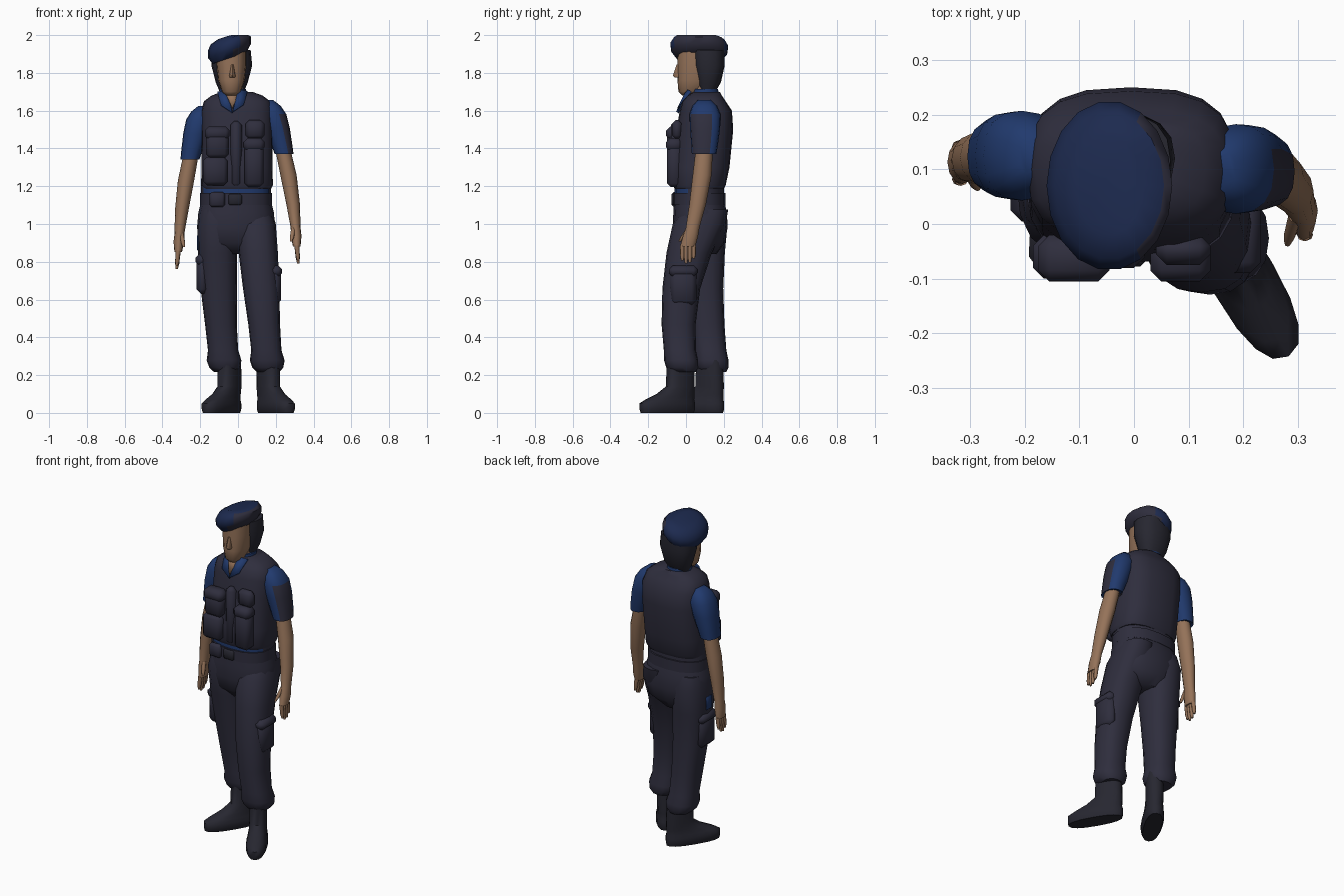
import bpy, bmesh, math
from mathutils import Matrix, Vector

if "Cube" in bpy.data.objects:
    bpy.data.objects.remove(bpy.data.objects["Cube"])


def material(name, *colour):
    mat = bpy.data.materials.new(name)
    mat.use_nodes = True
    mat.diffuse_color = (*colour, 1)
    shader = next(node for node in mat.node_tree.nodes if node.type == "BSDF_PRINCIPLED")
    shader.inputs["Base Color"].default_value = (*colour, 1)
    shader.inputs["Roughness"].default_value = .9
    return mat


NAVY = material("dark navy cloth", .028, .027, .047)
BOOT = material("boot black", .02, .02, .03)
BLUE = material("shirt blue", .015, .042, .155)
BERET = material("beret blue", .012, .023, .078)
SKIN = material("skin", .3, .17, .1)
HAIR = material("dark hair", .02, .02, .03)


def finish(name, bm, *materials, sharp_angle=50):
    mesh = bpy.data.meshes.new(name)
    bm.to_mesh(mesh)
    bm.free()
    for mat in materials:
        mesh.materials.append(mat)
    part = bpy.data.objects.new(name, mesh)
    bpy.context.collection.objects.link(part)
    bpy.ops.object.select_all(action="DESELECT")
    part.select_set(True)
    bpy.context.view_layer.objects.active = part
    bpy.ops.object.shade_smooth_by_angle(angle=math.radians(sharp_angle))
    return part


def rounded(value, power):
    return math.copysign(abs(value) ** (2 / power), value)


def skin_rings(name, rings, *materials, sides=16, power=2.4, move=None, painted=None):
    """Join level superellipse rings given as (centre, half width, half depth)."""
    bm = bmesh.new()
    loops = []
    for centre, width, depth in rings:
        loop = []
        for i in range(sides):
            angle = math.tau * i / sides
            point = centre + Vector((width * rounded(math.cos(angle), power),
                                     depth * rounded(math.sin(angle), power), 0))
            loop.append(bm.verts.new(move(point) if move else point))
        loops.append(loop)
    for lower, upper in zip(loops, loops[1:]):
        for i in range(sides):
            bm.faces.new((lower[i - 1], lower[i], upper[i], upper[i - 1]))
    bm.faces.new(loops[0])
    bm.faces.new(loops[-1])
    bmesh.ops.recalc_face_normals(bm, faces=bm.faces)
    if painted:
        for face in bm.faces:
            face.material_index = int(painted(face.normal))
    return finish(name, bm, *materials)


def stack(name, x, rows, *materials, **options):
    """Upright body part from rows of (height, y, half width, half depth)."""
    rings = [(Vector((x, y, z)), width, depth) for z, y, width, depth in rows]
    return skin_rings(name, rings, *materials, **options)


def along(path, t):
    start, bend, end = path
    return start.lerp(bend, t).lerp(bend.lerp(end, t), t)


def limb(name, path, profile, *materials, **options):
    """Tube on a bent path from a profile of (path position, half width, half depth)."""
    rings = [(along(path, t), width, depth) for t, width, depth in profile]
    return skin_rings(name, rings, *materials, **options)


def bent_path(start, bend, end):
    """Path whose bend lies halfway down, so that height changes evenly."""
    return Vector(start), Vector((*bend, (start[2] + end[2]) / 2)), Vector(end)


def box(name, centre, size, mat, bevel=.012):
    bm = bmesh.new()
    bmesh.ops.create_cube(bm, size=1, matrix=Matrix.Translation(centre)
                          @ Matrix.Diagonal((*size, 1)))
    bmesh.ops.bevel(bm, geom=bm.edges[:], offset=bevel, segments=1, affect="EDGES")
    return finish(name, bm, mat, sharp_angle=50)


def plate(name, points, mat):
    bm = bmesh.new()
    bm.faces.new([bm.verts.new(point) for point in points])
    part = finish(name, bm, mat)
    part.modifiers.new("thickness", "SOLIDIFY").thickness = .008


# Boots: one shape, turned and placed for each foot
boot_rows = [(0, -.08, .05, .16), (.02, -.08, .06, .165), (.05, -.08, .06, .165),
             (.07, -.065, .055, .145), (.1, -.03, .05, .11), (.14, 0, .05, .08),
             (.28, 0, .05, .075)]
for side, spot, turn in (("left", (.16, -.03, 0), 30), ("right", (-.045, .125, 0), -32)):
    place = Matrix.Translation(spot) @ Matrix.Rotation(math.radians(turn), 4, "Z")
    stack(side + "_boot", 0, boot_rows, BOOT, move=lambda point: place @ point)

# Trousers: gathered above the boots, left leg stepping forward
leg_profile = [(-.1, .09, .12), (0, .105, .14), (.2, .104, .12), (.45, .096, .1), (.7, .084, .09),
               (.88, .08, .085), (.95, .092, .09), (1, .082, .085), (1.03, .06, .07)]
leg_paths = {
    "left": bent_path((.095, .07, 1), (.125, -.085), (.158, -.02, .24)),
    "right": bent_path((-.11, .08, 1), (-.11, .09), (-.07, .14, .24))}
for side, path in leg_paths.items():
    limb(side + "_trouser_leg", path, leg_profile, NAVY)
stack("trouser_hips", -.01, [(.84, .08, .08, .08), (.9, .077, .19, .128), (.98, .075, .207, .145),
                             (1.06, .075, .2, .142), (1.12, .07, .185, .133)], NAVY)

# Cargo pockets with flaps, and a blue patch on the right hip
for side, spot in (("left", (.195, -.015, .67)), ("right", (-.188, .08, .73))):
    box(side + "_cargo_pocket", spot, (.065, .14, .2), NAVY, .025)
    box(side + "_cargo_flap", Vector(spot) + Vector((0, 0, .08)), (.075, .15, .06), NAVY, .02)
box("hip_patch", (-.212, .08, .9), (.009, .05, .08), BLUE, .002)

# Waist: shirt strip showing in front, belt, buckle and pouch
stack("shirt_waist", -.01, [(1.12, .07, .185, .13), (1.24, .07, .185, .13)], NAVY, BLUE,
      painted=lambda n: n.y < -.25)
stack("belt", -.01, [(1.1, .07, .19, .14), (1.165, .07, .19, .14)], NAVY)
box("belt_buckle", (-.015, -.065, 1.13), (.07, .025, .06), BOOT, .008)
box("belt_pouch", (-.11, -.06, 1.13), (.08, .035, .08), NAVY)

# Vest body
stack("vest", -.005, [
    (1.185, .07, .18, .13), (1.205, .07, .19, .14), (1.3, .08, .187, .15), (1.5, .1, .19, .15),
    (1.6, .105, .19, .138), (1.65, .095, .175, .115), (1.68, .1, .135, .09), (1.7, .11, .08, .07)],
    NAVY, sides=20, power=2.8)

# Vest front: zip panel, pouches and flaps, each as x, height, width, tallness, bulge
for name, x, z, width, tall, bulge in (
        ("zip_panel", -.01, 1.37, .06, .35, .02),
        ("right_lower_pouch", -.12, 1.28, .13, .15, .04),
        ("right_upper_pouch", -.11, 1.42, .12, .14, .04),
        ("right_pouch_flap", -.11, 1.48, .13, .07, .045),
        ("left_long_pouch", .085, 1.31, .1, .23, .04),
        ("left_pouch_flap", .085, 1.42, .11, .07, .045),
        ("left_upper_pouch", .09, 1.5, .1, .1, .015)):
    box(name, (x, -.04 - bulge / 2, z), (width, bulge + .04, tall), NAVY, .02)

# Arms: sleeve, bare forearm with palm, fingers and thumb on one path
sleeve_profile = [(.36, .045, .055), (.37, .05, .065), (.3, .055, .07), (.15, .066, .08),
                  (.03, .07, .082), (-.04, .055, .065), (-.09, .025, .035)]
arm_profile = [(.3, .04, .045), (.55, .043, .05), (.8, .036, .044), (1, .026, .036),
               (1.07, .028, .04), (1.16, .02, .04)]
finger_profile = [(0, .013, .012), (.7, .011, .011), (1, .006, .007)]
arm_paths = {
    "left": bent_path((.18, .1, 1.6), (.28, .11), (.305, .035, .98)),
    "right": bent_path((-.2, .125, 1.57), (-.285, .125), (-.31, .115, .95))}


def straight(start, end):
    return start, (start + end) / 2, end


for side, path in arm_paths.items():
    out = 1 if side == "left" else -1
    limb(side + "_sleeve", path, sleeve_profile, BLUE, NAVY,
         painted=lambda n: out > 0 and n.x > .55 and -.85 < n.y < .3 and n.z < .3)
    limb(side + "_arm", path, arm_profile, SKIN, sides=12, power=2)
    palm = along(path, 1.15)
    for i, length in enumerate((.08, .095, .09, .07)):
        knuckle = palm + Vector((0, .02 * i - .03, 0))
        tip = knuckle + Vector((.008 * out, 0, -length))
        limb(f"{side}_finger_{i}", straight(knuckle, tip), finger_profile, SKIN, sides=8, power=2)
    thumb_root = along(path, 1) + Vector((-.01 * out, -.02, 0))
    thumb_tip = palm + Vector((-.03 * out, -.045, .02))
    limb(side + "_thumb", straight(thumb_root, thumb_tip), finger_profile, SKIN, sides=8, power=2)

# Neck, head, nose and hair
stack("neck", -.03, [(1.6, .09, .06, .06), (1.76, .09, .055, .06)], SKIN, power=2)
stack("head", -.035, [(1.68, .01, .03, .03), (1.7, .03, .05, .07), (1.76, .055, .07, .1),
                      (1.85, .07, .08, .115), (1.92, .07, .08, .115)], SKIN)
stack("nose", -.03, [(1.775, -.04, .015, .02), (1.785, -.04, .017, .03),
                     (1.845, -.035, .007, .015)], SKIN, sides=8, power=2)
stack("hair", -.033, [(1.69, .11, .06, .04), (1.75, .12, .085, .065), (1.84, .12, .108, .085),
                      (1.92, .115, .1, .09)], HAIR)


# Beret, pulled down over the right side and the back
def slouch(point):
    drop = .33 * (point.x + .04) - .1 * max(0, point.y - .08)
    return Vector((point.x, point.y, min(2, point.z + drop)))


stack("beret", -.045, [(1.88, .07, .09, .12), (1.92, .07, .115, .15), (1.955, .07, .115, .155),
                       (1.985, .07, .1, .135), (2, .07, .06, .09)],
      BERET, NAVY, sides=18, power=2, move=slouch, painted=lambda n: n.x > .5)

# Collar with open front
stack("collar_band", -.027, [(1.66, .1, .075, .075), (1.715, .1, .07, .07)], BLUE, power=2)
plate("collar_opening", [(-.07, .01, 1.7), (.01, .01, 1.7), (-.03, -.04, 1.61)], SKIN)
for side, out in (("left", 1), ("right", -1)):
    plate(side + "_collar_flap", [
        (-.03 + .03 * out, .01, 1.71), (-.03 + .08 * out, .03, 1.7),
        (-.03 + .06 * out, -.03, 1.63), (-.03, -.045, 1.59)], BLUE)
